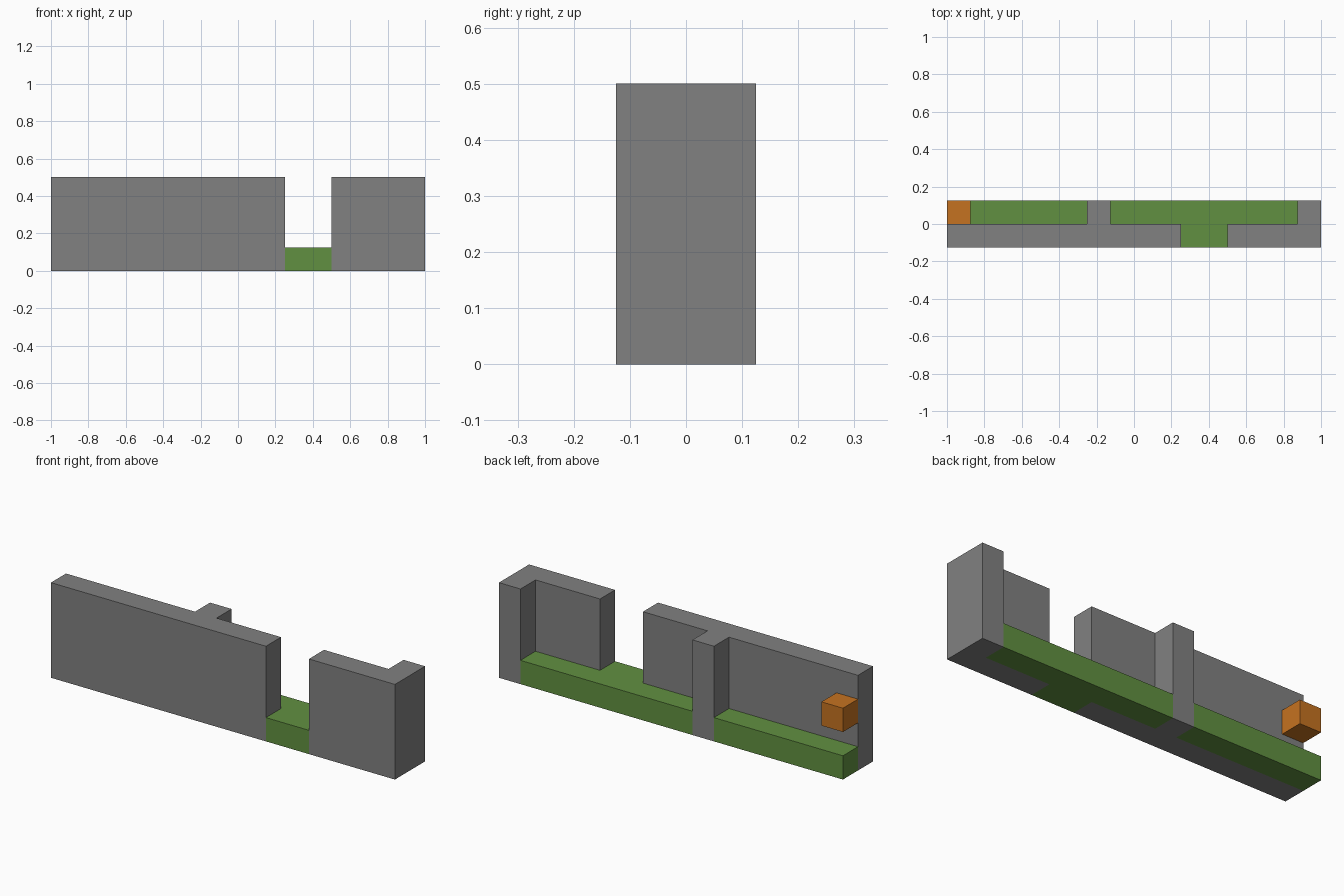
import bpy
import bmesh

cube = bpy.data.objects.get("Cube")
if cube:
    bpy.data.objects.remove(cube)

U = 0.125  # grid unit


def make_material(name, color):
    mat = bpy.data.materials.new(name)
    mat.use_nodes = True
    mat.diffuse_color = (*color, 1)
    bsdf = mat.node_tree.nodes["Principled BSDF"]
    bsdf.inputs["Base Color"].default_value = (*color, 1)
    bsdf.inputs["Roughness"].default_value = 0.9
    return mat


def make_block(name, outline, bottom, top, mat):
    """Extrude a plan outline, given in grid units, from bottom to top."""
    bm = bmesh.new()
    base = bm.faces.new([bm.verts.new((x * U, y * U, bottom * U)) for x, y in outline])
    result = bmesh.ops.extrude_face_region(bm, geom=[base], use_keep_orig=True)
    for v in result["geom"]:
        if isinstance(v, bmesh.types.BMVert):
            v.co.z = top * U
    bmesh.ops.recalc_face_normals(bm, faces=bm.faces)
    mesh = bpy.data.meshes.new(name)
    bm.to_mesh(mesh)
    bm.free()
    mesh.materials.append(mat)
    obj = bpy.data.objects.new(name, mesh)
    bpy.context.collection.objects.link(obj)
    return obj


def rect(x0, x1, y0, y1):
    return [(x0, y0), (x1, y0), (x1, y1), (x0, y1)]


stone = make_material("stone grey", (0.22, 0.22, 0.22))
grass = make_material("grass green", (0.12, 0.28, 0.053))
orange = make_material("orange", (0.56, 0.17, 0.015))

# Walls: long wall with a dividing pier, short wall with a corner return
make_block("long_wall", [(-8, -1), (2, -1), (2, 0), (-1, 0), (-1, 1),
                         (-2, 1), (-2, 0), (-8, 0)], 0, 4, stone)
make_block("corner_wall", [(4, -1), (8, -1), (8, 1), (7, 1), (7, 0), (4, 0)],
           0, 4, stone)

# Grass floor: a strip on each side of the pier, one running out the doorway
make_block("right_floor", rect(-8, -2, 0, 1), 0, 1, grass)
make_block("doorway_floor", [(-1, 0), (2, 0), (2, -1), (4, -1), (4, 0),
                             (7, 0), (7, 1), (-1, 1)], 0, 1, grass)

# Small block mounted on the back of the long wall
make_block("wall_block", rect(-8, -7, 0, 1), 2, 3, orange)
